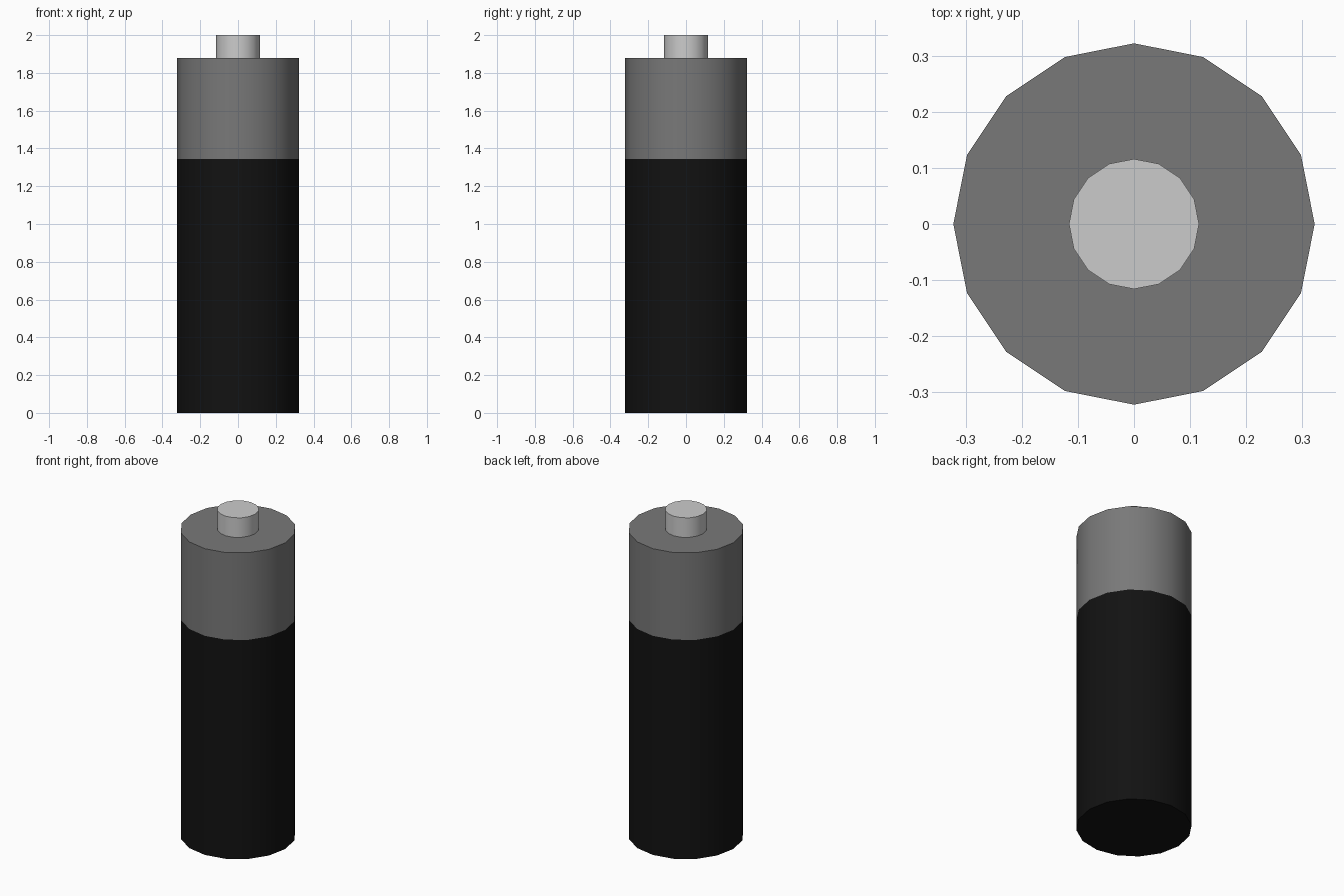
import bpy, bmesh
from mathutils import Matrix

if "Cube" in bpy.data.objects:
    bpy.data.objects.remove(bpy.data.objects["Cube"])

SIDES = 16


def grey(name, value):
    mat = bpy.data.materials.new(name)
    mat.diffuse_color = (value, value, value, 1)
    mat.use_nodes = True
    mat.node_tree.nodes["Principled BSDF"].inputs["Base Color"].default_value = mat.diffuse_color
    return mat


def drum(name, radius, z0, z1, hidden_cap, mat=None):
    """Sixteen-sided cylinder without the cap that is buried (-1 bottom, 1 top)."""
    bm = bmesh.new()
    bmesh.ops.create_cone(bm, cap_ends=True, segments=SIDES, radius1=radius,
                          radius2=radius, depth=z1 - z0,
                          matrix=Matrix.Translation((0, 0, (z0 + z1) / 2)))
    bm.normal_update()
    buried = [f for f in bm.faces if f.normal.z * hidden_cap > 0.9]
    bmesh.ops.delete(bm, geom=buried, context='FACES')
    mesh = bpy.data.meshes.new(name)
    bm.to_mesh(mesh)
    bm.free()
    obj = bpy.data.objects.new(name, mesh)
    bpy.context.collection.objects.link(obj)
    if mat:
        mesh.materials.append(mat)
    bpy.ops.object.select_all(action='DESELECT')
    obj.select_set(True)
    bpy.context.view_layer.objects.active = obj
    bpy.ops.object.shade_smooth_by_angle(angle=0.6)
    return obj


# Black lower casing, grey upper casing with shoulder, and terminal
drum("lower_casing", 0.322, 0.0, 1.345, 1, grey("black", 0.006))
drum("upper_casing", 0.322, 1.345, 1.88, -1, grey("dark_grey", 0.19))
drum("terminal", 0.116, 1.88, 2.0, -1)
